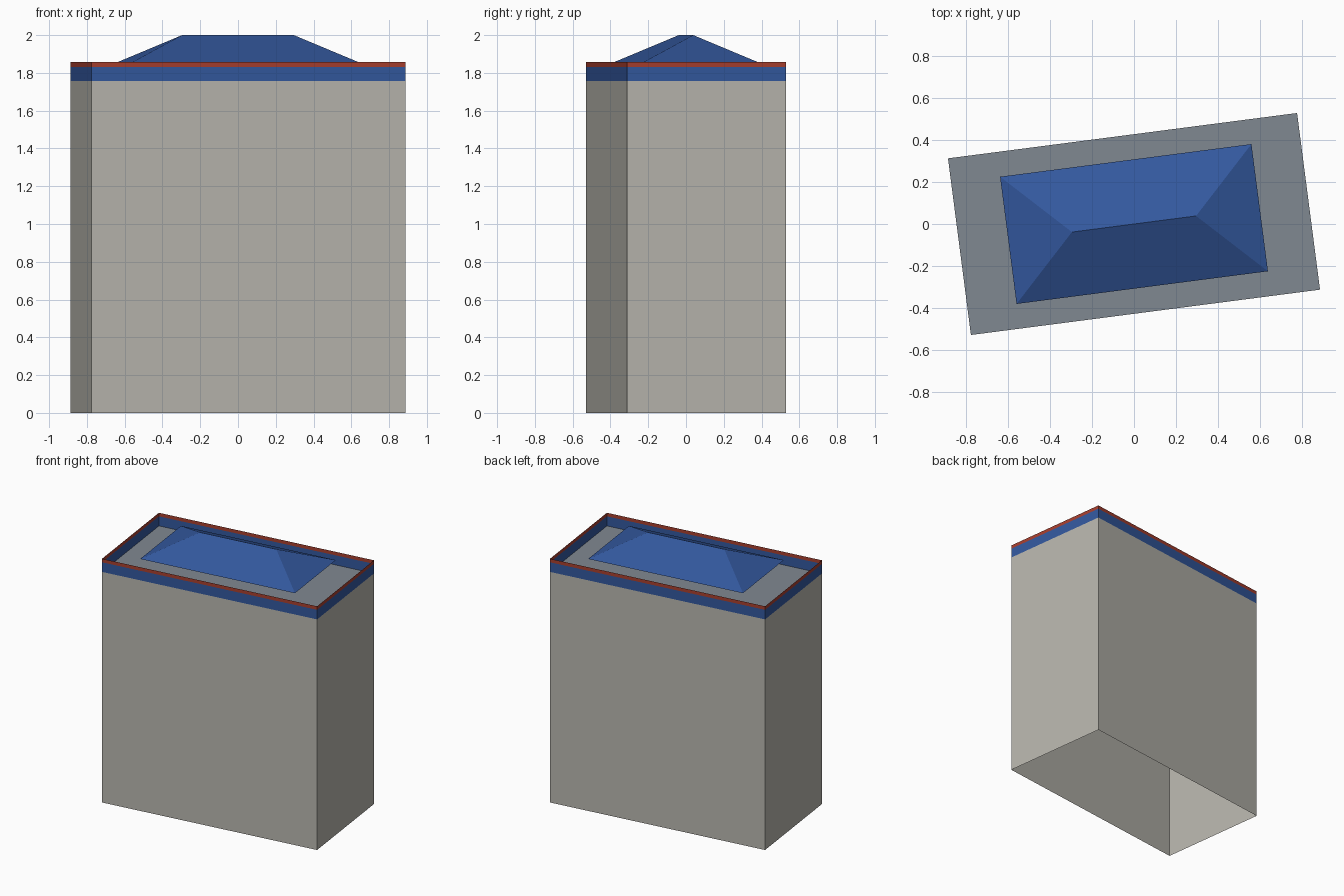
import bpy
import math

HALF_L, HALF_W = 0.838, 0.424
TURN = math.radians(7.4)
BAND_Z, TRIM_Z, TOP_Z, RIDGE_Z = 1.757, 1.83, 1.857, 2.0
ROOF_SCALE = 0.72

cube = bpy.data.objects.get("Cube")
if cube:
    bpy.data.objects.remove(cube, do_unlink=True)


def srgb(r, g, b):
    lin = [((c / 255 + 0.055) / 1.055) ** 2.4 for c in (r, g, b)]
    return (*lin, 1)


def material(name, colour):
    mat = bpy.data.materials.new(name)
    mat.use_nodes = True
    mat.diffuse_color = colour
    mat.node_tree.nodes["Principled BSDF"].inputs["Base Color"].default_value = colour
    return mat


stone = material("warm grey stone", srgb(184, 182, 174))
blue = material("blue", srgb(51, 88, 158))
red = material("brick red", srgb(166, 62, 46))
slate = material("slate grey", srgb(128, 136, 145))


def add_mesh(name, verts, faces, mat):
    mesh = bpy.data.meshes.new(name)
    mesh.from_pydata(verts, [], faces)
    mesh.materials.append(mat)
    obj = bpy.data.objects.new(name, mesh)
    obj.rotation_euler.z = TURN
    bpy.context.collection.objects.link(obj)
    return obj


def rectangle(z, scale=1):
    x, y = HALF_L * scale, HALF_W * scale
    return [(-x, -y, z), (x, -y, z), (x, y, z), (-x, y, z)]


def ring(name, z0, z1, mat):
    """Open band of four thin walls facing outward."""
    faces = [(i, (i + 1) % 4, (i + 1) % 4 + 4, i + 4) for i in range(4)]
    return add_mesh(name, rectangle(z0) + rectangle(z1), faces, mat)


# Walls, parapet band and coping trim
ring("walls", 0, BAND_Z, stone)
ring("parapet_band", BAND_Z, TRIM_Z, blue)
ring("parapet_trim", TRIM_Z, TOP_Z, red)

# Flat deck sunk behind the parapet
add_mesh("roof_deck", rectangle(BAND_Z), [(0, 1, 2, 3)], slate)

# Hipped roof with its eaves level with the parapet top
ridge = (HALF_L - HALF_W) * ROOF_SCALE
add_mesh("hipped_roof",
         rectangle(TOP_Z, ROOF_SCALE) + [(-ridge, 0, RIDGE_Z), (ridge, 0, RIDGE_Z)],
         [(0, 1, 5, 4), (1, 2, 5), (2, 3, 4, 5), (3, 0, 4)], blue)
